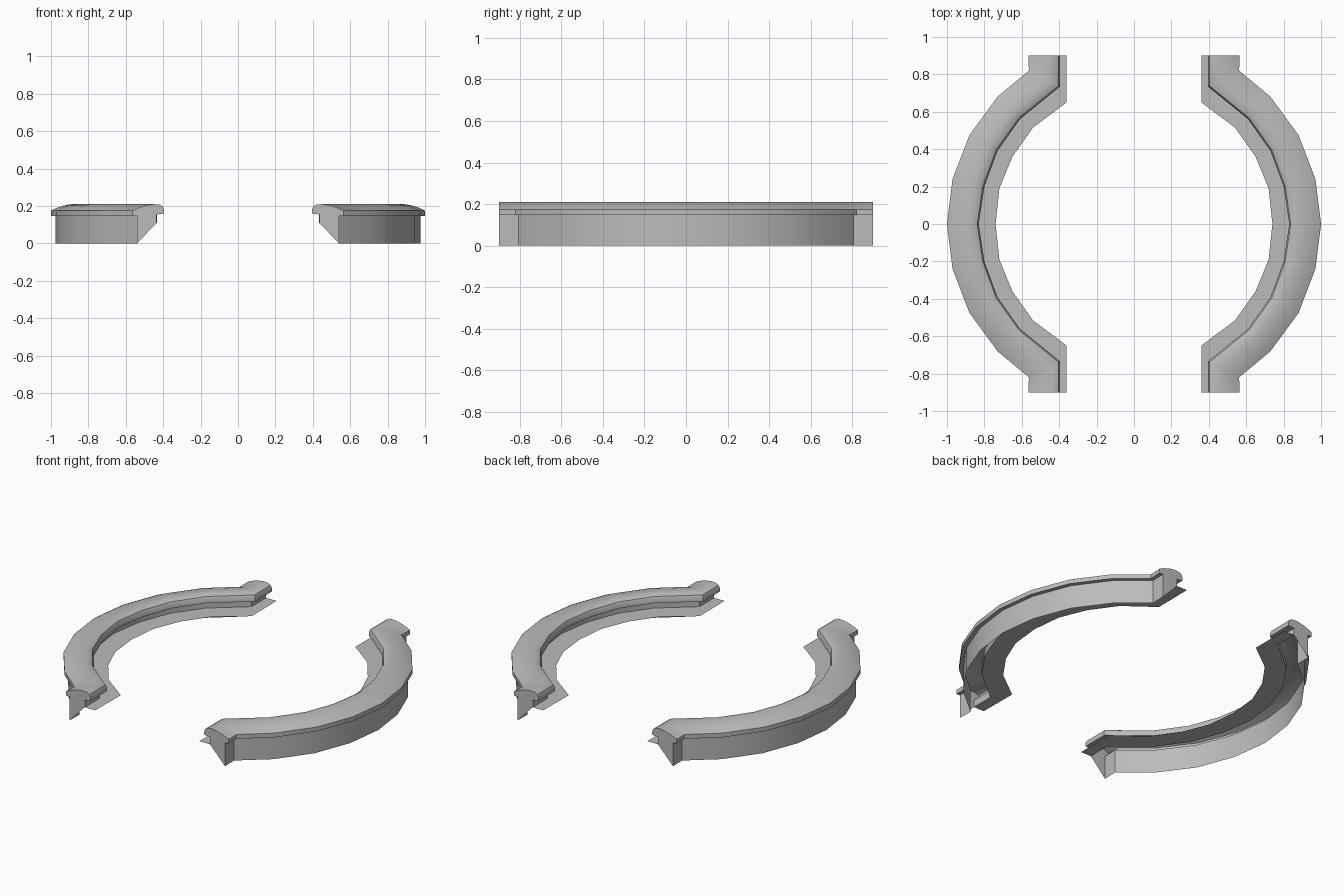
import bpy
import bmesh

cube = bpy.data.objects.get("Cube")
if cube:
    bpy.data.objects.remove(cube, do_unlink=True)

grey = bpy.data.materials.new("plain grey")
grey.use_nodes = True
colour = (0.5, 0.5, 0.5, 1)
grey.diffuse_color = colour
grey.node_tree.nodes["Principled BSDF"].inputs["Base Color"].default_value = colour

# Plan outlines of one quarter, from the straight end to the middle of the arc
OUTER = [(.565, .9), (.562, .82), (.73, .68), (.88, .475), (.97, .24), (1, 0)]
INNER = [(.395, .9), (.395, .735), (.61, .56), (.73, .39), (.80, .2), (.83, 0)]
LEDGE = [(.362, .9), (.36, .65), (.54, .515), (.65, .36), (.72, .19), (.74, 0)]
WIDTH = .17

# Cross-section: distance in from the outer edge, height
WALL = [(.025, 0), (.025, .148)]
MOULDING = [(.025, .148), (0, .148), (0, .175), (.03, .19), (.07, .203), (.11, .21),
            (.145, .208), (.162, .198), (.17, .18), (.17, .16), (.13, .155)]
LIP = [(.13, .155), (.13, .11)]


def row(depth, z):
    """Offset line running along the whole quarter."""
    t = depth / WIDTH
    return [(a[0] + (b[0] - a[0]) * t, a[1] + (b[1] - a[1]) * t, z)
            for a, b in zip(OUTER, INNER)]


def finish(name, bm):
    """Mirror a quarter to all four, then shade it."""
    mesh = bpy.data.meshes.new(name)
    bm.to_mesh(mesh)
    bm.free()
    mesh.materials.append(grey)
    ob = bpy.data.objects.new(name, mesh)
    bpy.context.collection.objects.link(ob)
    mirror = ob.modifiers.new("mirror", 'MIRROR')
    mirror.use_axis = (True, True, False)
    bpy.ops.object.select_all(action='DESELECT')
    ob.select_set(True)
    bpy.context.view_layer.objects.active = ob
    bpy.ops.object.modifier_apply(modifier="mirror")
    bpy.ops.object.shade_smooth_by_angle(angle=0.6)


def sweep(name, rows):
    bm = bmesh.new()
    grid = [[bm.verts.new(p) for p in r] for r in rows]
    for low, high in zip(grid, grid[1:]):
        for i in range(len(low) - 1):
            bm.faces.new((low[i], high[i], high[i + 1], low[i + 1]))
    finish(name, bm)


# Long curved parts
sweep("outer_wall", [row(*p) for p in WALL])
sweep("top_moulding", [row(*p) for p in MOULDING])
sweep("inner_lip", [row(*p) for p in LIP])
sweep("inner_ledge", [row(*LIP[1]), [(x, y, LIP[1][1]) for x, y in LEDGE]])

# Flat plates closing the straight ends
bm = bmesh.new()
outline = WALL + MOULDING[1:] + LIP[1:]
bm.faces.new([bm.verts.new(row(*p)[0]) for p in reversed(outline)])
finish("end_plates", bm)
